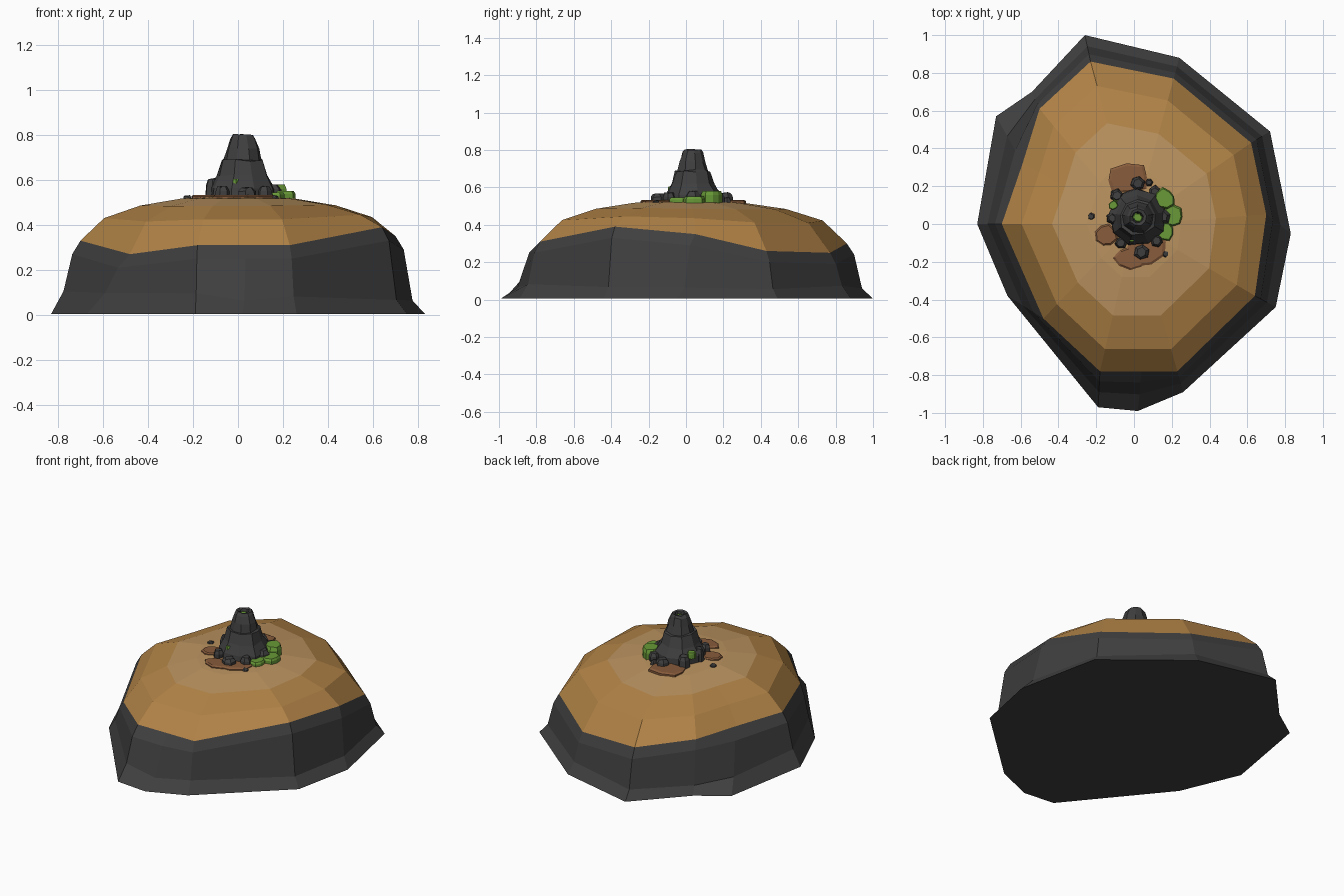
import bpy, bmesh, math, random
from mathutils import Vector, Matrix

if "Cube" in bpy.data.objects:
    bpy.data.objects.remove(bpy.data.objects["Cube"])
random.seed(4)

def material(name, r, g, b):
    m = bpy.data.materials.new(name)
    m.diffuse_color = [(c / 255) ** 2.2 for c in (r, g, b)] + [1]
    m.use_nodes = True
    m.node_tree.nodes["Principled BSDF"].inputs["Base Color"].default_value = m.diffuse_color
    return m

ROCK = material("dark_rock", 66, 65, 65)
SAND = material("sand_slope", 176, 130, 72)
PALE = material("sand_top", 186, 146, 96)
MUD = material("brown_mud", 134, 92, 62)
MOSS = material("green_moss", 104, 152, 58)

def finish(name, bm, mats):
    bmesh.ops.recalc_face_normals(bm, faces=bm.faces[:])
    me = bpy.data.meshes.new(name)
    bm.to_mesh(me)
    bm.free()
    for m in mats:
        me.materials.append(m)
    ob = bpy.data.objects.new(name, me)
    bpy.context.collection.objects.link(ob)
    return ob

def loft(name, rings, mats, bands=None):
    """Skin a stack of equal-length rings and cap both ends."""
    bm = bmesh.new()
    vs = [[bm.verts.new(p) for p in r] for r in rings]
    n = len(rings[0])
    for k in range(len(vs) - 1):
        for i in range(n):
            j = (i + 1) % n
            f = bm.faces.new((vs[k][i], vs[k][j], vs[k + 1][j], vs[k + 1][i]))
            f.material_index = bands[k] if bands else 0
    bm.faces.new(vs[0])
    bm.faces.new(vs[-1]).material_index = bands[-1] if bands else 0
    return finish(name, bm, mats)

def circle(x, y, z, r, n, jit=0.0, zj=0.0, turn=0.0):
    pts = []
    for i in range(n):
        a = turn + math.tau * i / n
        q = r * (1 + random.uniform(-jit, jit))
        pts.append((x + q * math.cos(a), y + q * math.sin(a), z + random.uniform(-zj, zj)))
    return pts

# outline of the rock foot, and the rim where sand meets rock
foot = [(.83, -.05), (.72, .49), (.24, .88), (-.26, 1.0), (-.54, .70), (-.73, .57),
        (-.83, 0), (-.67, -.38), (-.19, -.97), (.02, -.99), (.26, -.89), (.75, -.44)]
rim = [(.70, .05, .35), (.62, .43, .26), (.21, .77, .25), (-.23, .86, .30), (-.50, .61, .33),
       (-.59, .32, .33), (-.70, 0, .33), (-.48, -.50, .27), (-.18, -.78, .31),
       (.04, -.78, .31), (.23, -.78, .31), (.64, -.38, .39)]

def between(t, zf):
    return [(f[0] + (r[0] - f[0]) * t, f[1] + (r[1] - f[1]) * t, zf(r[2])) for f, r in zip(foot, rim)]

# rock plinth
loft("rock_base", [between(0, lambda z: 0.005), between(.42, lambda z: .08 + random.uniform(-.03, .03)),
                   between(.72, lambda z: z - .06), rim], [ROCK])

# sand dome
def dome(s, z, k):
    return [(x * s, y * s, z + (h - .31) * k) for x, y, h in rim]
loft("sand_dome", [dome(.97, .24, .9), rim, dome(.85, .425, .25), dome(.62, .485, .05),
                   dome(.36, .517, 0), dome(.12, .53, 0)], [SAND, PALE], [0, 0, 0, 1, 1, 1])

# central rock chimney in two tiers with a hollow mouth
cx, cy = .02, .035
spire = [(.50, .155, .04), (.565, .148, .06), (.62, .118, .06), (.685, .097, .05), (.69, .085, .05),
         (.74, .072, .06), (.785, .058, .05), (.80, .044, .08), (.797, .03, .05), (.765, .022, 0)]
loft("rock_chimney", [circle(cx, cy, z, r, 9, j, .006, .2) for z, r, j in spire], [ROCK])

# slabs: thin irregular polygons with a bevelled top
def slab(name, x, y, z, r, h, mat, n=7, stretch=1.0, turn=0.0):
    a = circle(0, 0, 0, r, n, .15)
    rings = [[(px * s, py * s * stretch, dz) for px, py, _ in a] for s, dz in ((1, -.02), (1, h * .6), (.85, h))]
    ob = loft(name, rings, [mat])
    ob.data.transform(Matrix.Translation((x, y, z)) @ Matrix.Rotation(turn, 4, 'Z'))

slab("moss_in_mouth", cx, cy, .775, .026, .008, MOSS, 6)
for i, (x, y, r, s, t) in enumerate([(-.03, .24, .115, .7, .1), (.06, -.14, .12, .75, .4),
                                     (-.15, -.06, .06, 1, .5), (-.02, -.18, .085, .7, 0)]):
    slab(f"mud_patch_{i + 1}", x, y, .517, r, .016, MUD, 8, s, t)
for i, (x, y, z, r, h) in enumerate([(.205, .04, .52, .058, .03), (.165, .135, .53, .055, .05),
                                     (.165, -.04, .52, .048, .025), (-.11, .10, .585, .025, .02),
                                     (-.01, -.08, .59, .016, .015), (-.09, .14, .56, .025, .02)]):
    slab(f"moss_pad_{i + 1}", x, y, z, r, h, MOSS, 8, 1, i)

# loose boulders around the chimney foot
def boulder(name, x, y, z, r, h):
    t = random.uniform(0, 2)
    loft(name, [circle(x, y, z - .02, r, 6, .12, 0, t), circle(x, y, z + h * .6, r * .95, 6, .1, .004, t),
                circle(x, y, z + h, r * .6, 6, .1, .004, t)], [ROCK])
for i, b in enumerate([(.02, .215, .52, .04, .05), (.04, -.15, .52, .042, .045), (-.07, -.10, .52, .034, .05),
                       (-.09, .15, .53, .038, .06), (-.115, .03, .53, .032, .075), (.11, .17, .52, .035, .05),
                       (.12, -.09, .52, .036, .05), (.15, .04, .52, .045, .06), (-.225, .04, .515, .02, .018),
                       (.165, -.16, .515, .018, .016), (.08, .22, .52, .022, .025)]):
    boulder(f"boulder_{i + 1}", *b)
